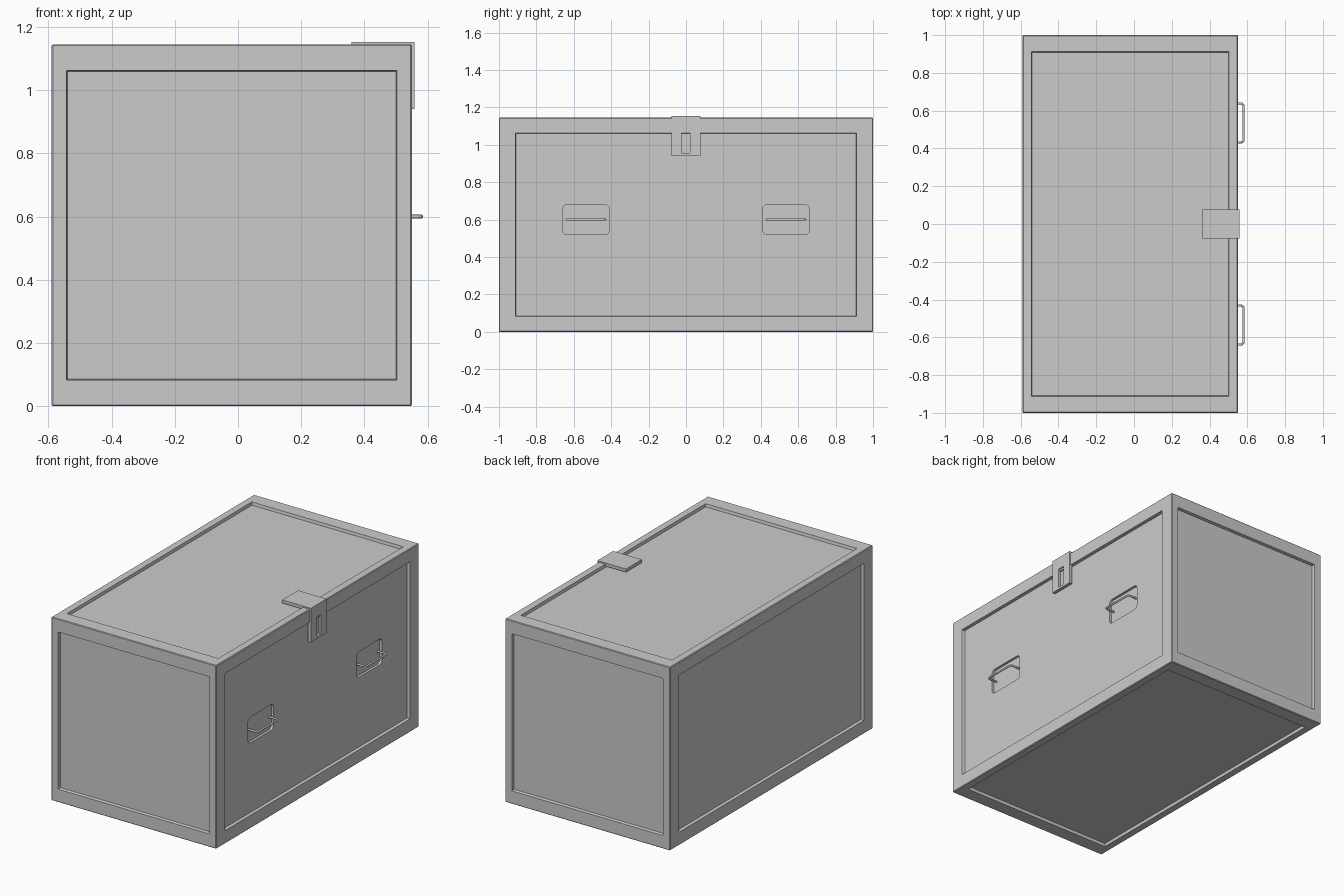
import bpy, bmesh, math
from mathutils import Vector

if "Cube" in bpy.data.objects:
    bpy.data.objects.remove(bpy.data.objects["Cube"])

LO, HI = Vector((-0.59, -1.0, 0.0)), Vector((0.55, 1.0, 1.145))
MARGIN = Vector((0.047, 0.088, 0.082))
DEPTH = 0.018


def finish(name, bm):
    bmesh.ops.recalc_face_normals(bm, faces=bm.faces)
    me = bpy.data.meshes.new(name)
    bm.to_mesh(me)
    bm.free()
    ob = bpy.data.objects.new(name, me)
    bpy.context.collection.objects.link(ob)
    return ob


def box_bm(lo, hi):
    bm = bmesh.new()
    bmesh.ops.create_cube(bm, size=1)
    for v in bm.verts:
        v.co = Vector([lo[i] + (v.co[i] + 0.5) * (hi[i] - lo[i]) for i in range(3)])
    return bm


def cut(target, cutter):
    mod = target.modifiers.new("cut", 'BOOLEAN')
    mod.operation = 'DIFFERENCE'
    mod.solver = 'EXACT'
    mod.object = cutter
    cutter.hide_render = True
    cutter.hide_viewport = True


# Chest body: softened edges and a recessed panel on every side
bm = box_bm(LO, HI)
bmesh.ops.bevel(bm, geom=bm.edges[:], offset=0.004, segments=1, affect='EDGES')
sides = sorted(bm.faces, key=lambda f: -f.calc_area())[:6]
bmesh.ops.inset_individual(bm, faces=sides, thickness=0.04)
mid = (LO + HI) / 2
for f in sides:
    f.normal_update()
    axis = max(range(3), key=lambda i: abs(f.normal[i]))
    for v in f.verts:
        for i in range(3):
            if i != axis:
                v.co[i] = HI[i] - MARGIN[i] if v.co[i] > mid[i] else LO[i] + MARGIN[i]
bmesh.ops.inset_individual(bm, faces=sides, thickness=0.005, depth=-DEPTH)
chest = finish("chest_body", bm)

for side, label in ((-1, "left"), (1, "right")):
    y = side * 0.535
    # Rounded pocket behind the handle
    bm = box_bm((0.517, y - 0.125, 0.52), (0.6, y + 0.125, 0.68))
    edges = [e for e in bm.edges if abs(e.verts[0].co.x - e.verts[1].co.x) > 0.01]
    bmesh.ops.bevel(bm, geom=edges, offset=0.024, segments=4, profile=0.5, affect='EDGES')
    cut(chest, finish("pocket_cutter_" + label, bm))

    # Bent bar handle
    cu = bpy.data.curves.new("handle_" + label, 'CURVE')
    cu.dimensions = '3D'
    cu.bevel_depth = 0.006
    cu.bevel_resolution = 2
    cu.use_fill_caps = True
    w, x, r = 0.103, 0.580, 0.014
    half = [(0.513, w)] + [(x - r + r * math.sin(a), w - r + r * math.cos(a))
                           for a in (0, math.pi / 6, math.pi / 3, math.pi / 2)]
    pts = half + [(px, -py) for px, py in reversed(half)]
    sp = cu.splines.new('POLY')
    sp.points.add(len(pts) - 1)
    for p, (px, py) in zip(sp.points, pts):
        p.co = (px, y + py, 0.60, 1)
    bpy.context.collection.objects.link(bpy.data.objects.new("handle_" + label, cu))

# L-shaped hasp folded over the lid edge
profile = [(0.36, 1.153), (0.558, 1.153), (0.558, 0.94),
           (0.538, 0.94), (0.538, 1.133), (0.36, 1.133)]
bm = bmesh.new()
face = bm.faces.new([bm.verts.new((x, -0.078, z)) for x, z in profile])
ext = bmesh.ops.extrude_face_region(bm, geom=[face])
bmesh.ops.translate(bm, vec=(0, 0.156, 0),
                    verts=[g for g in ext['geom'] if isinstance(g, bmesh.types.BMVert)])
hasp = finish("hasp", bm)
cut(hasp, finish("hasp_slot_cutter", box_bm((0.543, -0.024, 0.955), (0.6, 0.022, 1.075))))
